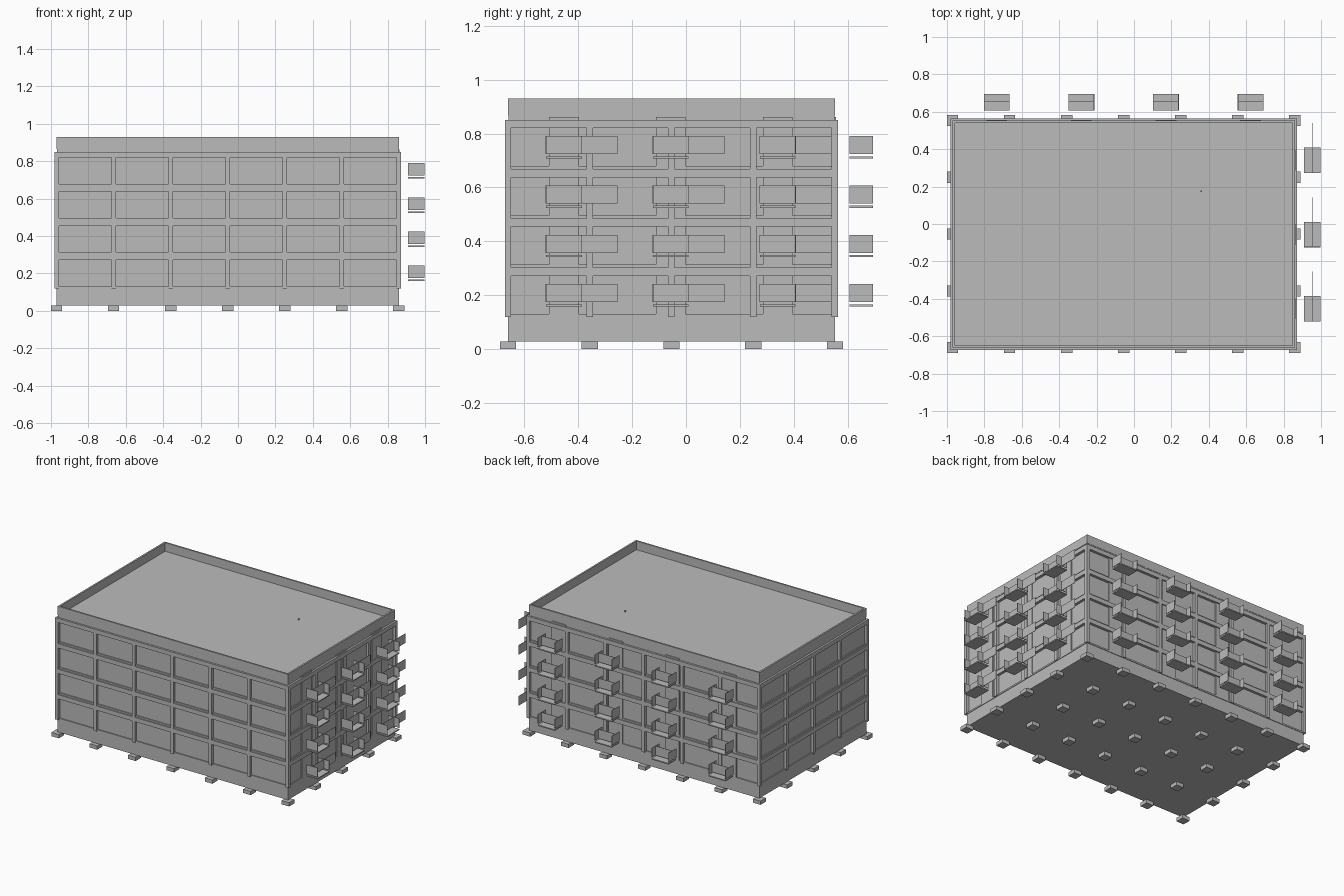
import bpy
import bmesh
from mathutils import Matrix, Vector

cube = bpy.data.objects.get("Cube")
if cube:
    bpy.data.objects.remove(cube, do_unlink=True)

concrete = bpy.data.materials.new("concrete_grey")
concrete.use_nodes = True
GREY = (0.5, 0.5, 0.5, 1)
concrete.diffuse_color = GREY
concrete.node_tree.nodes["Principled BSDF"].inputs["Base Color"].default_value = GREY


def boxes(name, spans):
    """One object made of boxes, each given as (x0, x1), (y0, y1), (z0, z1)."""
    bm = bmesh.new()
    for span in spans:
        size = Vector([b - a for a, b in span])
        mid = Vector([(a + b) / 2 for a, b in span])
        bmesh.ops.create_cube(bm, size=1, matrix=Matrix.Translation(mid) @ Matrix.Diagonal(size).to_4x4())
    mesh = bpy.data.meshes.new(name)
    bm.to_mesh(mesh)
    bm.free()
    mesh.materials.append(concrete)
    obj = bpy.data.objects.new(name, mesh)
    bpy.context.collection.objects.link(obj)
    return obj


def around(c, half):
    return (c - half, c + half)


# Structural grid
XS = [-0.97 + 0.305 * i for i in range(7)]
YS = [-0.661 + 0.3035 * i for i in range(5)]
X0, X1, Y0, Y1 = XS[0], XS[-1], YS[0], YS[-1]
STOREY = 0.183
FLOORS = [STOREY * i for i in range(4)]
HALF = 0.012
EAVES = 0.85


def perimeter(half, z):
    """Four beams along the edges of the grid."""
    wide_x, wide_y = (X0 - half, X1 + half), (Y0 - half, Y1 + half)
    inner_y = (Y0 + half, Y1 - half)
    return [(wide_x, around(Y0, half), z), (wide_x, around(Y1, half), z),
            (around(X0, half), inner_y, z), (around(X1, half), inner_y, z)]


# Foundations and base
boxes("footings", [(around(x, 0.03), around(y, 0.03), (0, 0.027)) for x in XS for y in YS])
boxes("base_plinth", [((X0, X1), (Y0, Y1), (0.027, 0.119))])

# Frame of columns and beams
edge_columns = [(x, y) for x in XS for y in YS if x in (X0, X1) or y in (Y0, Y1)]
boxes("columns", [(around(x, HALF), around(y, HALF), (0.119, EAVES)) for x, y in edge_columns])
boxes("floor_beams", [b for f in FLOORS for b in perimeter(HALF, (0.271 + f, min(0.302 + f, EAVES)))])

# Recessed infill walls
boxes("infill_walls", [((X0 + 0.007, X1 - 0.007), (Y0 + 0.007, Y1 - 0.007), (0.11, EAVES))])
boxes("wall_sills", [b for f in FLOORS for b in perimeter(0.004, (0.119 + f, 0.13 + f))])

# Roof slab and parapet
boxes("roof_slab", [((X0 + 0.002, X1 - 0.002), (Y0 + 0.002, Y1 - 0.002), (EAVES, 0.868))])
T = 0.012
PZ = (0.866, 0.93)
boxes("parapet", [((X0, X1), (Y0, Y0 + T), PZ), ((X0, X1), (Y1 - T, Y1), PZ),
                  ((X0, X0 + T), (Y0 + T, Y1 - T), PZ), ((X1 - T, X1), (Y0 + T, Y1 - T), PZ)])
boxes("roof_vent", [(around(0.36, 0.004), around(0.175, 0.004), (0.868, 0.878))])

# Balconies: floor plate, end plates and rail, with a door panel behind
floor_plates, end_plates, rails, doors = [], [], [], []
THIN = 0.0015
DOOR_Z = (0.119, 0.861)
side_starts = [-0.52 + 0.397 * i for i in range(3)]
back_centres = [-0.733 + 0.452 * i for i in range(4)]
for f in FLOORS:
    plate_z, rail_z = (0.158 + f, 0.166 + f), (0.174 + f, 0.241 + f)
    for y in side_starts:
        reach = (0.908, 0.997)
        floor_plates.append((reach, (y, y + 0.133), plate_z))
        rails.append((around(0.953, THIN), (y, y + 0.266), rail_z))
        end_plates += [(reach, around(e, THIN), rail_z) for e in (y, y + 0.133)]
    for x in back_centres:
        reach = (0.608, 0.695)
        floor_plates.append((around(x, 0.067), reach, plate_z))
        rails.append((around(x, 0.067), around(0.654, THIN), rail_z))
        end_plates += [(around(x + s, THIN), reach, rail_z) for s in (-0.067, 0.067)]
for y in side_starts:
    doors.append((around(X1, 0.004), (y + 0.011, y + 0.122), DOOR_Z))
for x in back_centres:
    doors.append((around(x, 0.055), around(Y1, 0.004), DOOR_Z))
boxes("balcony_floors", floor_plates)
boxes("balcony_end_plates", end_plates)
boxes("balcony_rails", rails)
boxes("balcony_doors", doors)
